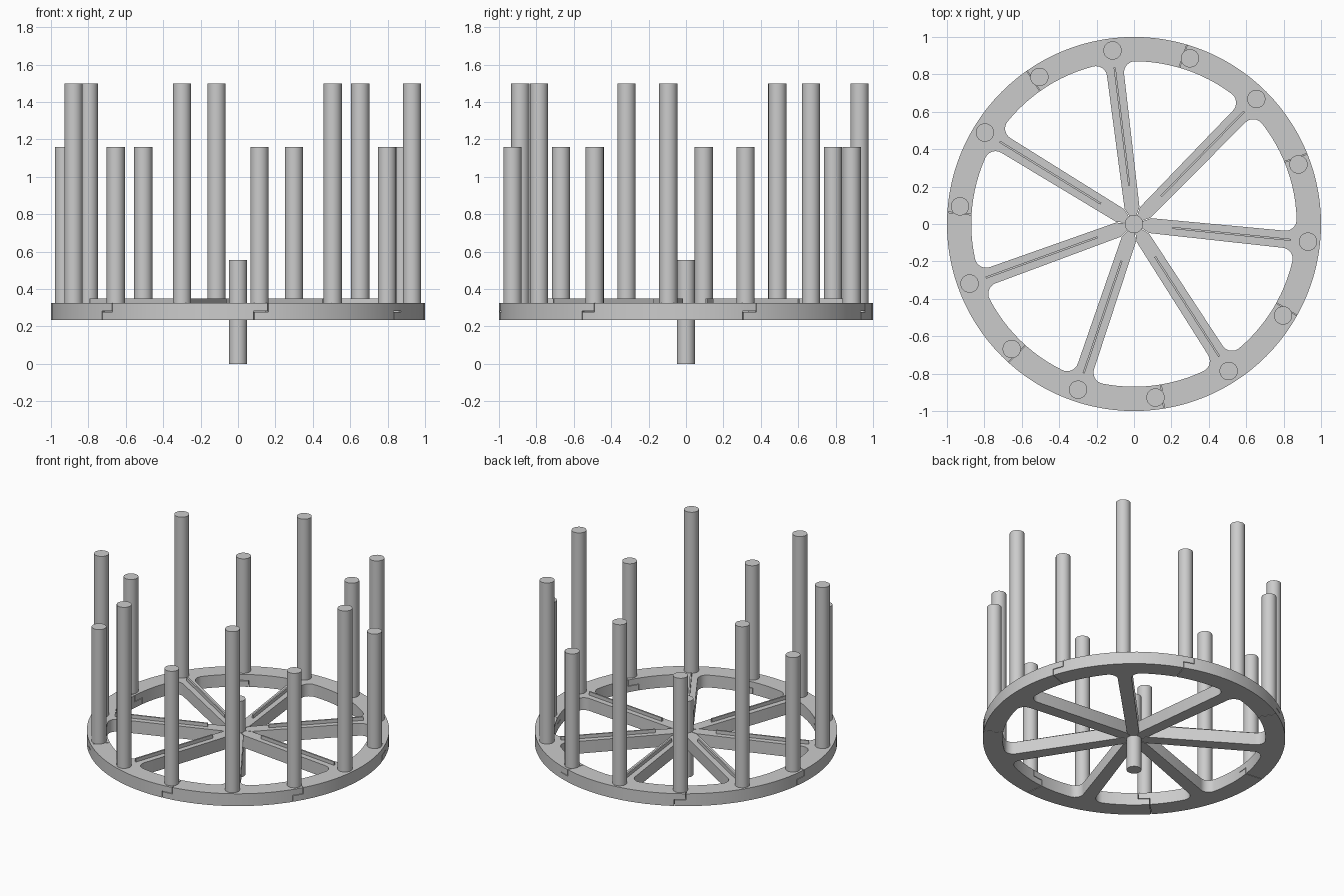
import bpy, bmesh
from math import pi, sin, cos, asin, radians
from mathutils import Matrix, Vector

if "Cube" in bpy.data.objects:
    bpy.data.objects.remove(bpy.data.objects["Cube"])

COUNT = 7
STEP = 2 * pi / COUNT
START = radians(-5.8)
Z_LOW, Z_TOP = 0.235, 0.325
Z_MID = (Z_LOW + Z_TOP) / 2
INNER, CORNER = 0.87, 0.06
SPOKE_HALF, HUB_HALF = 0.046, 0.04
POST_RING, POST_R = 0.935, 0.049

grey = bpy.data.materials.new("light grey")
grey.use_nodes = True
grey.diffuse_color = (0.6, 0.6, 0.6, 1)
grey.node_tree.nodes["Principled BSDF"].inputs["Base Color"].default_value = (0.6, 0.6, 0.6, 1)


def add_object(name, mesh):
    obj = bpy.data.objects.new(name, mesh)
    bpy.context.scene.collection.objects.link(obj)
    mesh.materials.clear()
    mesh.materials.append(grey)
    return obj


def smooth(obj):
    bpy.ops.object.select_all(action="DESELECT")
    obj.select_set(True)
    bpy.context.view_layer.objects.active = obj
    bpy.ops.object.shade_smooth_by_angle(angle=radians(30))


def polar(r, a):
    return Vector((r * cos(a), r * sin(a)))


def post(name, centre, bottom, top):
    bpy.ops.mesh.primitive_cylinder_add(vertices=24, radius=POST_R, depth=top - bottom,
                                        location=(centre.x, centre.y, (bottom + top) / 2))
    obj = bpy.context.object
    obj.name = name
    obj.data.materials.append(grey)
    smooth(obj)


def window_outline(first):
    """Rounded opening between the spoke at angle first and the next one."""
    swing = asin((SPOKE_HALF + CORNER) / (INNER - CORNER))
    pts = [polar(HUB_HALF / sin(STEP / 2), first + STEP / 2)]
    # Corner beside the first spoke
    a = first + swing
    for i in range(9):
        t = first - pi / 2 + (a - first + pi / 2) * i / 8
        pts.append(polar(INNER - CORNER, a) + polar(CORNER, t))
    # Inner edge of the rim
    b = first + STEP - swing
    pts += [polar(INNER, a + (b - a) * i / 12) for i in range(1, 12)]
    # Corner beside the next spoke
    end = first + STEP + pi / 2
    for i in range(9):
        pts.append(polar(INNER - CORNER, b) + polar(CORNER, b + (end - b) * i / 8))
    return pts


# Spoked wheel: filled flat outline with seven windows
curve = bpy.data.curves.new("wheel_outline", "CURVE")
curve.dimensions = "2D"
curve.fill_mode = "BOTH"
curve.extrude = (Z_TOP - Z_LOW) / 2
outlines = [[polar(1, 2 * pi * i / 112) for i in range(112)]]
outlines += [window_outline(START + k * STEP) for k in range(COUNT)]
for pts in outlines:
    spline = curve.splines.new("POLY")
    spline.points.add(len(pts) - 1)
    for p, co in zip(spline.points, pts):
        p.co = (co.x, co.y, 0, 1)
    spline.use_cyclic_u = True
helper = bpy.data.objects.new("wheel_outline", curve)
bpy.context.scene.collection.objects.link(helper)
mesh = bpy.data.meshes.new_from_object(helper.evaluated_get(bpy.context.evaluated_depsgraph_get()))
bpy.data.objects.remove(helper)
bm = bmesh.new()
bm.from_mesh(mesh)
bmesh.ops.translate(bm, verts=bm.verts, vec=(0, 0, Z_MID))
bmesh.ops.remove_doubles(bm, verts=bm.verts, dist=1e-5)
bmesh.ops.recalc_face_normals(bm, faces=bm.faces)
bm.to_mesh(mesh)
bm.free()
wheel = add_object("spoked_wheel", mesh)

# Thin cutters: stepped lap joints in the rim, straight seams at the hub
G, S = 0.002, 0.038
low, high = Z_LOW - 0.02, Z_TOP + 0.02
lap = [(-S - G, low), (G - S, low), (G - S, Z_MID - G), (S + G, Z_MID - G),
       (S + G, high), (S - G, high), (S - G, Z_MID + G), (-S - G, Z_MID + G)]
seam = [(-G, low), (G, low), (G, high), (-G, high)]
bm = bmesh.new()
for k in range(COUNT):
    turn = Matrix.Rotation(START + (k + 0.5) * STEP, 4, "Z")
    for profile, r0, r1 in ((lap, 0.8, 1.05), (seam, 0.042, 0.13)):
        face = bm.faces.new([bm.verts.new(turn @ Vector((r0, t, z))) for t, z in profile])
        out = bmesh.ops.extrude_face_region(bm, geom=[face], use_keep_orig=True)
        moved = [v for v in out["geom"] if isinstance(v, bmesh.types.BMVert)]
        bmesh.ops.translate(bm, verts=moved, vec=turn @ Vector((r1 - r0, 0, 0)))
bmesh.ops.recalc_face_normals(bm, faces=bm.faces)
cut_mesh = bpy.data.meshes.new("joint_cutter")
bm.to_mesh(cut_mesh)
bm.free()
cutter = add_object("joint_cutter", cut_mesh)
cut = wheel.modifiers.new("joints", "BOOLEAN")
cut.operation = "DIFFERENCE"
cut.solver = "EXACT"
cut.object = cutter
bpy.ops.object.select_all(action="DESELECT")
wheel.select_set(True)
bpy.context.view_layer.objects.active = wheel
bpy.ops.object.modifier_apply(modifier=cut.name)
bpy.data.objects.remove(cutter)
smooth(wheel)

# Centre axle
post("centre_axle", Vector((0, 0)), 0, 0.555)

for k in range(COUNT):
    angle = START + k * STEP
    # Tall post at each spoke, short post between spokes
    post(f"tall_post_{k + 1}", polar(POST_RING, angle), 0.3, 1.5)
    post(f"short_post_{k + 1}", polar(POST_RING, angle + STEP / 2), 0.3, 1.16)
    # Thin raised rib along the spoke
    centre = polar(0.525, angle)
    bpy.ops.mesh.primitive_cube_add(size=1, location=(centre.x, centre.y, 0.335),
                                    rotation=(0, 0, angle))
    rib = bpy.context.object
    rib.name = f"spoke_rib_{k + 1}"
    rib.scale = (0.635, 0.011, 0.03)
    rib.data.materials.append(grey)
